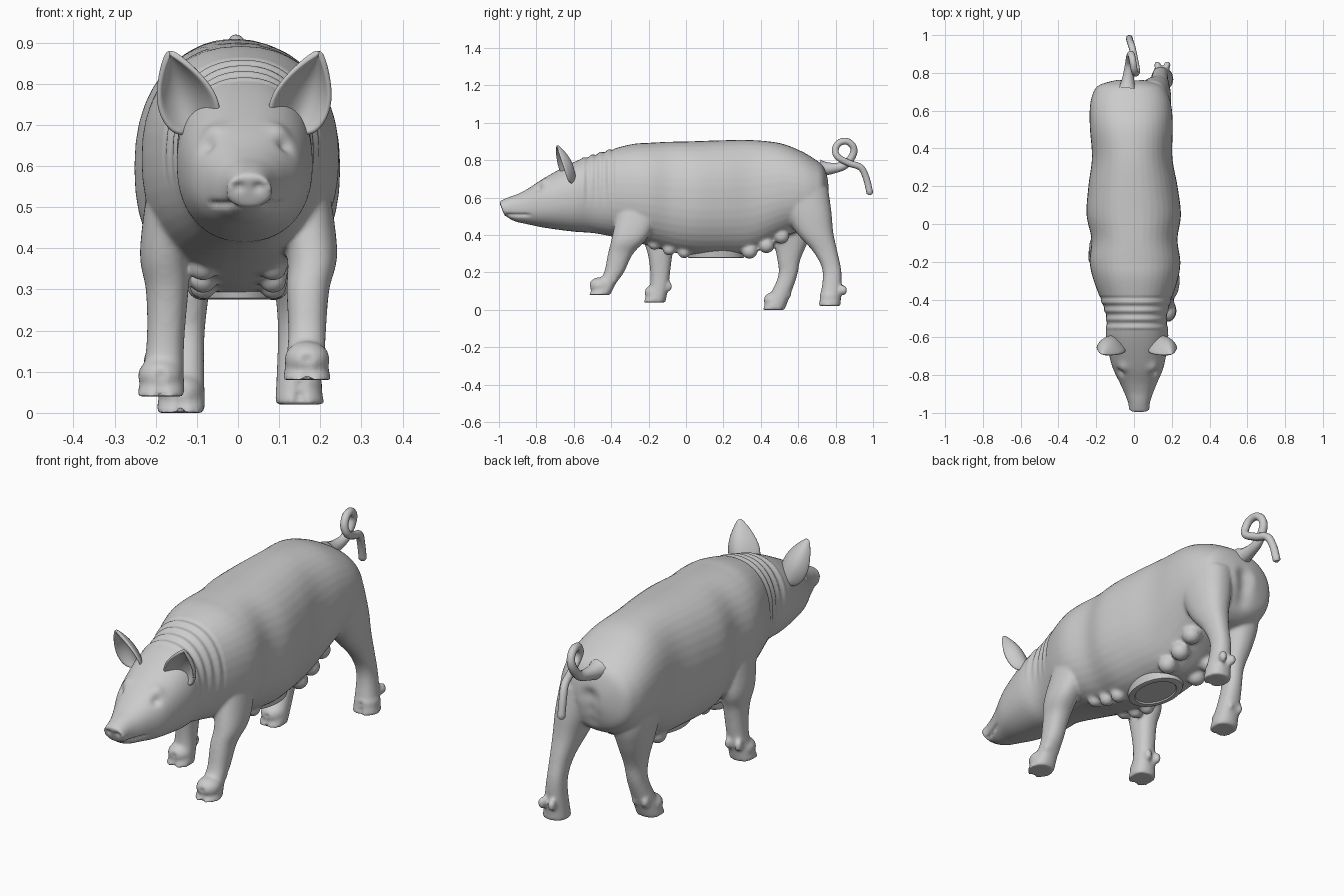
import bpy, bmesh, math
from mathutils import Vector

if "Cube" in bpy.data.objects:
    bpy.data.objects.remove(bpy.data.objects["Cube"])


def activate(objs):
    bpy.ops.object.select_all(action='DESELECT')
    for o in objs:
        o.select_set(True)
    bpy.context.view_layer.objects.active = objs[0]


def new_object(name, bm):
    bmesh.ops.recalc_face_normals(bm, faces=bm.faces)
    me = bpy.data.meshes.new(name)
    bm.to_mesh(me)
    bm.free()
    me.shade_smooth()
    ob = bpy.data.objects.new(name, me)
    bpy.context.collection.objects.link(ob)
    return ob


def spline(rows, steps):
    """Catmull-Rom interpolation through rows of numbers."""
    out = []
    for i in range(len(rows) - 1):
        a, b, c, d = (rows[max(0, min(len(rows) - 1, i + k))] for k in (-1, 0, 1, 2))
        for s in range(steps):
            t = s / steps
            out.append([q + .5 * t * (r - p + t * (2 * p - 5 * q + 4 * r - w + t * (3 * (q - r) + w - p)))
                        for p, q, r, w in zip(a, b, c, d)])
    return out + [list(rows[-1])]


def loft(name, rows, place, steps=6, n=40, power=2.0):
    """Skin superellipse sections; place(row, u, v) gives the point."""
    bm = bmesh.new()
    rings = []
    for row in spline(rows, steps):
        ring = []
        for k in range(n):
            c, s = math.cos(2 * math.pi * k / n), math.sin(2 * math.pi * k / n)
            u = math.copysign(abs(c) ** (2 / power), c)
            v = math.copysign(abs(s) ** (2 / power), s)
            ring.append(bm.verts.new(place(row, u, v)))
        rings.append(ring)
    for a, b in zip(rings, rings[1:]):
        for k in range(n):
            bm.faces.new((a[k], a[(k + 1) % n], b[(k + 1) % n], b[k]))
    bm.faces.new(rings[0])
    bm.faces.new(rings[-1])
    return new_object(name, bm)


def ball(name, loc, radii):
    bm = bmesh.new()
    bmesh.ops.create_uvsphere(bm, u_segments=20, v_segments=12, radius=1)
    for v in bm.verts:
        v.co = Vector(loc) + Vector(a * b for a, b in zip(v.co, radii))
    return new_object(name, bm)


# torso and head: y, half width, top z, bottom z
torso = [(-.985, .056, .577, .503), (-.94, .059, .6, .478), (-.85, .095, .645, .458),
         (-.75, .138, .71, .438), (-.6, .165, .79, .418), (-.48, .163, .834, .408),
         (-.3, .222, .884, .37), (-.2, .24, .893, .342), (-.08, .228, .899, .31),
         (.05, .25, .902, .288), (.2, .236, .907, .288), (.35, .213, .908, .3),
         (.5, .219, .892, .375), (.6, .218, .856, .42), (.68, .203, .812, .44),
         (.735, .165, .765, .485), (.765, .06, .68, .57)]


def torso_point(r, u, v):
    y, w, top, bot = r
    dz = v * (top - bot) / 2
    slant = .4 * max(0, min(1, (-.9 - y) / .07))
    return (-.028 * y + w * u, y - slant * dz, (top + bot) / 2 + dz)


def column_point(r, u, v):
    return (r[0] + r[3] * u, r[1] + r[4] * v, r[2])


parts = [loft("body", torso, torso_point, power=2.25)]

# leg thickness (half width, half depth) from hip to sole
front = ((.08, .13), (.063, .098), (.052, .067), (.046, .053), (.048, .05), (.059, .06))
back = ((.1, .16), (.087, .128), (.068, .098), (.047, .062), (.043, .05), (.06, .06))
# leg centre lines
front_right = [(.13, -.22, .62), (.178, -.295, .4), (.17, -.35, .3), (.168, -.385, .2), (.166, -.425, .14), (.168, -.464, .08)]
front_left = [(-.13, -.17, .62), (-.175, -.14, .4), (-.172, -.138, .3), (-.175, -.138, .2), (-.18, -.145, .12), (-.188, -.17, .04)]
back_left = [(-.12, .53, .62), (-.125, .56, .48), (-.125, .56, .38), (-.12, .55, .27), (-.125, .54, .17), (-.14, .467, 0)]
back_right = [(.09, .6, .65), (.11, .65, .52), (.125, .69, .41), (.135, .75, .3), (.14, .782, .19), (.15, .766, .02)]
dents = []
for name, path, size in (("front_leg_right", front_right, front), ("front_leg_left", front_left, front),
                         ("back_leg_left", back_left, back), ("back_leg_right", back_right, back)):
    parts.append(loft(name, [p + s for p, s in zip(path, size)], column_point, power=2.3))
    x, y, z = path[-1]
    parts.append(ball("hoof", (x, y + .005, z + .05), (.056, .06, .045)))
    for s in (-1, 1):  # dew claws behind each ankle
        parts.append(ball("dew_claw", (x + s * .026, y + .075, z + .085), (.018, .022, .027)))
    dents += [(x, y - .065, z + k, .013, -.02) for k in (0, .025, .05)]  # hoof cleft

# udder bumps along the belly
for y, z in ((-.17, .355), (-.09, .325), (-.01, .31), (.34, .315), (.43, .345), (.51, .395)):
    r = .035 if y < .2 else .043
    for s in (-1, 1):
        parts.append(ball("udder", (s * .085, y, z), (r, r, r)))

# fuse into one smooth skin
activate(parts)
bpy.ops.object.join()
body = bpy.context.object
body.name = "body"
rem = body.modifiers.new("fuse", 'REMESH')
rem.mode = 'VOXEL'
rem.voxel_size = .008
smo = body.modifiers.new("soften", 'SMOOTH')
smo.factor = .5
smo.iterations = 8
bpy.ops.object.convert(target='MESH')

# sculpted details: x, y, z, radius, height along the normal
for s in (-1, 1):
    dents += [(.026 + s * .024, -.997, .545, .012, -.016),   # nostril
              (.02 + s * .098, -.79, .655, .022, -.014),     # eye socket
              (.02 + s * .085, -.765, .695, .03, .012)]      # brow
dents += [(-.02, .775, z, .04, -.018) for z in (.5, .57, .64)]   # rump cleft
moves = []
for v in body.data.vertices:
    p, h = v.co, 0.0
    for x, y, z, r, d in dents:
        q = ((p.x - x) ** 2 + (p.y - y) ** 2 + (p.z - z) ** 2) / (r * r)
        if q < 9:
            h += d * math.exp(-q)
    if -.965 < p.y < -.82:   # mouth line
        h -= .009 * math.exp(-((p.z - .507) / .008) ** 2) * min(1, (p.y + .965) / .01, (-.82 - p.y) / .04)
    if -.56 < p.y < -.38 and p.z > .55:   # neck folds
        h += .004 * math.sin((p.y + .56) / .18 * 8 * math.pi) * min(1, (p.z - .55) / .15)
    moves.append(p + v.normal * h)
for v, p in zip(body.data.vertices, moves):
    v.co = p
body.data.shade_smooth()

# cupped ears
for side, s in (("left", -1), ("right", 1)):
    bm = bmesh.new()
    base, tip = Vector((.015 + s * .118, -.595, .695)), Vector((.015 + s * .182, -.69, .878))
    across, facing = Vector((s * .93, .25, -.22)), Vector((-s * .15, -.85, -.4))
    grid = []
    for i in range(15):
        t = i / 14
        width = .002 + .034 * (1 - t) ** 1.5 + .056 * max(0, math.sin(math.pi * t ** .85)) ** .8
        mid = base.lerp(tip, t) - facing * .025 * math.sin(math.pi * t)
        grid.append([bm.verts.new(mid + across * width * (j / 6) + facing * .85 * width * (j / 6) ** 2)
                     for j in range(-6, 7)])
    for a, b in zip(grid, grid[1:]):
        for j in range(12):
            bm.faces.new((a[j], a[j + 1], b[j + 1], b[j]))
    ear = new_object("ear_" + side, bm)
    sol = ear.modifiers.new("thickness", 'SOLIDIFY')
    sol.thickness = .014
    sol.offset = 0
    sub = ear.modifiers.new("round", 'SUBSURF')
    sub.levels = sub.render_levels = 1

# curly tail: root, one loop, hanging end
loop = [(-.02 + .034 * k / 5, .848 + .05 * math.cos(a), .852 + .05 * math.sin(a))
        for k, a in enumerate(math.radians(-25 + 50 * k) for k in range(6))]
tail = [(-.035, .72, .755), (-.03, .785, .757), (-.025, .85, .775)] + loop + \
       [(.004, .87, .785), (-.01, .935, .76), (-.02, .965, .7), (-.025, .985, .615)]
cu = bpy.data.curves.new("tail", 'CURVE')
cu.dimensions = '3D'
cu.bevel_depth = 1
cu.bevel_resolution = 4
cu.use_fill_caps = True
pts = spline(tail, 6)
sp = cu.splines.new('POLY')
sp.points.add(len(pts) - 1)
for i, (cp, (x, y, z)) in enumerate(zip(sp.points, pts)):
    cp.co = (x, y, z, 1)
    cp.radius = .018 + .03 * math.exp(-i / 6)
sp.points[-1].radius = .009
sp.use_smooth = True
tail_ob = bpy.data.objects.new("tail", cu)
bpy.context.collection.objects.link(tail_ob)
activate([tail_ob])
bpy.ops.object.convert(target='MESH')

# oval pad under the belly with a shallow recess
pad = [(.005, .16, z, .1 * k, .15 * k) for k, z in ((1.08, .33), (1, .279), (.9, .276), (.78, .276), (.75, .282))]
belly_pad = loft("belly_pad", pad, column_point, steps=1, n=48)
activate([belly_pad])
bpy.ops.object.shade_smooth_by_angle(angle=math.radians(35))
